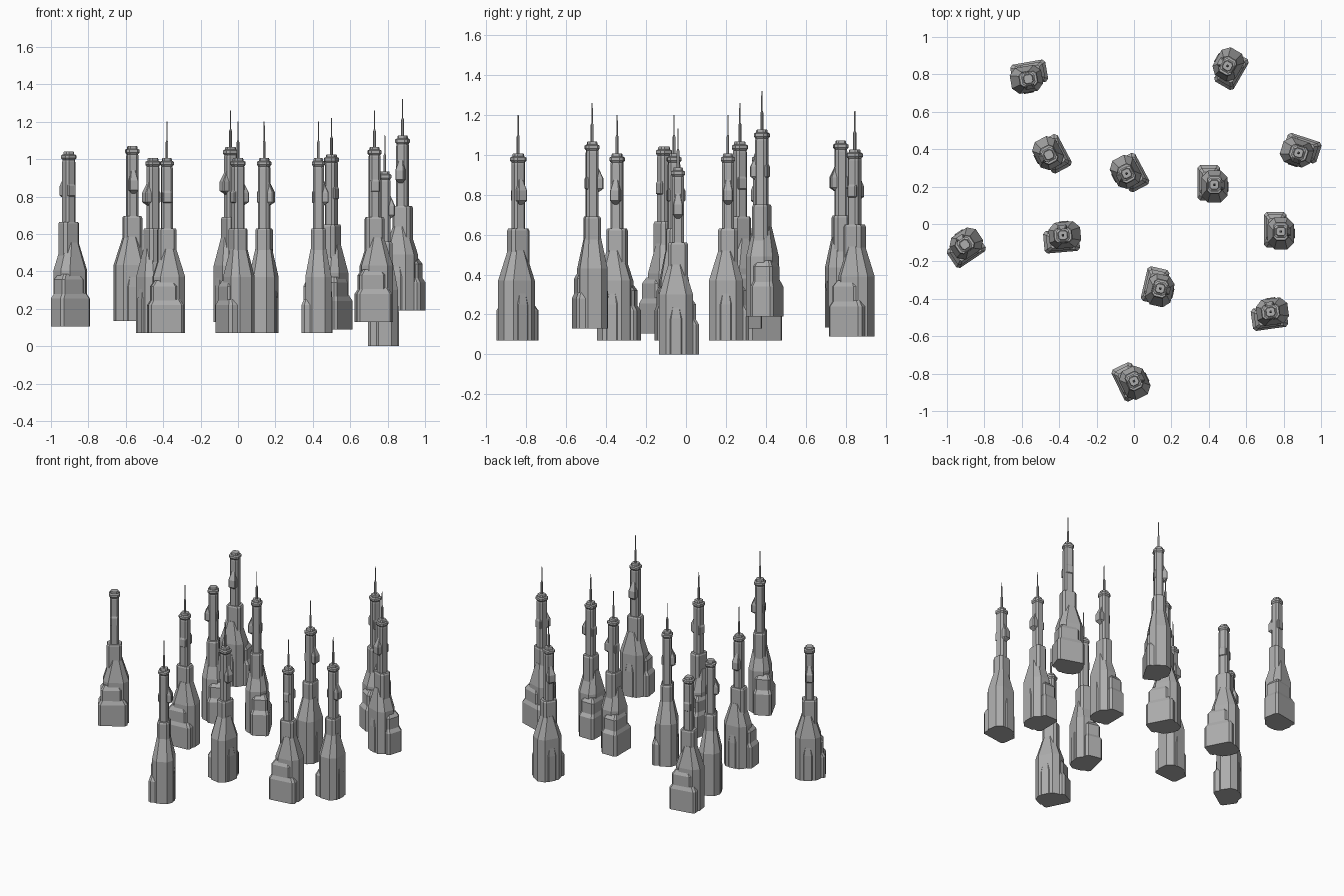
import bpy, bmesh, math

cube = bpy.data.objects.get("Cube")
if cube:
    bpy.data.objects.remove(cube, do_unlink=True)

GREY = (.42, .42, .42, 1)
stone = bpy.data.materials.new("stone_grey")
stone.use_nodes = True
stone.diffuse_color = GREY
stone.node_tree.nodes["Principled BSDF"].inputs["Base Color"].default_value = GREY


def chamfered_ring(bm, centre, width, depth, height, chamfer):
    """Rectangle with cut corners, going round anticlockwise."""
    corner = chamfer * min(width, depth)
    points = []
    for side_x, side_y in ((-1, -1), (1, -1), (1, 1), (-1, 1)):
        x = centre[0] + side_x * width / 2
        y = centre[1] + side_y * depth / 2
        along_x = (x - side_x * corner, y)
        along_y = (x, y - side_y * corner)
        # alternate corners meet their two cut points in opposite order
        if side_x == side_y:
            points += [along_y, along_x]
        else:
            points += [along_x, along_y]
    return [bm.verts.new((x, y, height)) for x, y in points]


def prism(name, centre, size, base, wall, roof, taper, foot=0, chamfer=.2):
    """Upright block with a tapering roof and, if asked, a tapering foot."""
    bm = bmesh.new()
    small = (size[0] * taper[0], size[1] * taper[1])
    levels = [(base, size), (wall, size), (roof, small)]
    if foot:
        levels.insert(0, (base - foot, small))
    rings = [chamfered_ring(bm, centre, *extent, height, chamfer)
             for height, extent in levels]
    for lower, upper in zip(rings, rings[1:]):
        for i, corner in enumerate(lower):
            bm.faces.new((lower[i - 1], corner, upper[i], upper[i - 1]))
    bm.faces.new(reversed(rings[0]))
    bm.faces.new(rings[-1])
    mesh = bpy.data.meshes.new(name)
    bm.to_mesh(mesh)
    bm.free()
    mesh.materials.append(stone)
    return mesh


AXIS = (0, 0)

tower_parts = [
    # flared body narrowing into the wide shaft
    prism("tower_body", centre=(0, -.01), size=(.14, .17),
          base=0, wall=.3, roof=.45, taper=(.6, .45), chamfer=.25),
    prism("wide_shaft", centre=AXIS, size=(.08, .1),
          base=.3, wall=.55, roof=.56, taper=(.9, .9)),
    # stepped annex wrapped round one corner
    prism("lower_annex", centre=(-.03, .01), size=(.12, .19),
          base=0, wall=.15, roof=.18, taper=(.8, .8), chamfer=.12),
    prism("upper_annex", centre=(-.03, .02), size=(.1, .14),
          base=.1, wall=.25, roof=.28, taper=(.7, .7), chamfer=.12),
    # buttress with a pointed roof
    prism("buttress", centre=(.03, -.01), size=(.09, .08),
          base=0, wall=.18, roof=.33, taper=(.7, .1)),
    # slender upper shaft with its crown
    prism("upper_shaft", centre=AXIS, size=(.06, .06),
          base=.5, wall=.88, roof=.9, taper=(.9, .9)),
    prism("crown_ledge", centre=AXIS, size=(.07, .07),
          base=.9, wall=.915, roof=.92, taper=(.8, .8), foot=.01),
    prism("crown_top", centre=AXIS, size=(.05, .05),
          base=.9, wall=.93, roof=.935, taper=(.9, .9)),
    # overhanging bay with a pointed roof
    prism("bay", centre=(.01, 0), size=(.09, .05),
          base=.7, wall=.75, roof=.81, taper=(.4, .4), foot=.02, chamfer=.1),
]
mast_parts = [
    prism("mast", centre=AXIS, size=(.013, .013),
          base=.9, wall=1.02, roof=1.03, taper=(.5, .5)),
    prism("mast_tip", centre=AXIS, size=(.006, .006),
          base=1, wall=1.1, roof=1.13, taper=(.7, .7)),
]


def place_tower(name, x, y, ground, turn, parts=tower_parts + mast_parts):
    for mesh in parts:
        part = bpy.data.objects.new(f"{name}_{mesh.name}", mesh)
        part.location = (x, y, ground)
        part.rotation_euler.z = math.radians(turn)
        bpy.context.collection.objects.link(part)


# towers without a mast
place_tower("back_right", x=-.565, y=.775, ground=.135, turn=-80, parts=tower_parts)
place_tower("inner_right", x=-.455, y=.37, ground=.07, turn=208, parts=tower_parts)
place_tower("far_right", x=-.905, y=-.11, ground=.105, turn=124, parts=tower_parts)

# towers with a mast
place_tower("back_left", x=.5, y=.845, ground=.09, turn=150)
place_tower("centre", x=-.04, y=.27, ground=.13, turn=208)
place_tower("inner_left", x=.43, y=.21, ground=.07, turn=0)
place_tower("far_left", x=.88, y=.38, ground=.19, turn=-108)
place_tower("middle_right", x=-.38, y=-.06, ground=.07, turn=95)
place_tower("middle_left", x=.785, y=-.04, ground=0, turn=0)
place_tower("inner_front", x=.14, y=-.345, ground=.07, turn=-13)
place_tower("front_left", x=.73, y=-.47, ground=.13, turn=98)
place_tower("front", x=0, y=-.84, ground=.07, turn=26)
